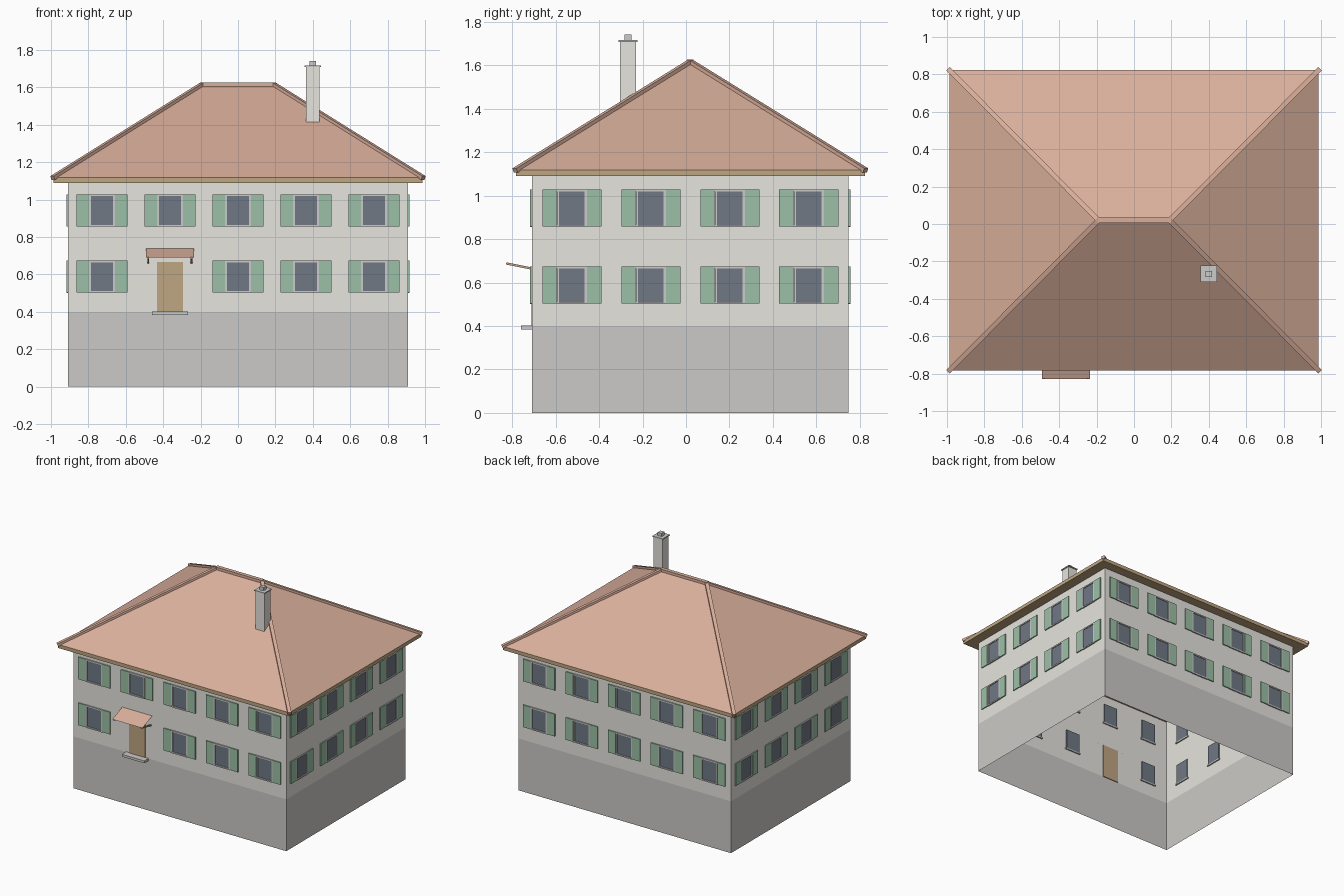
import bpy, bmesh
from math import pi
from mathutils import Matrix, Vector

if "Cube" in bpy.data.objects:
    bpy.data.objects.remove(bpy.data.objects["Cube"])

CY = 0.02                 # house centre in y
WX, WY = 0.908, 0.728     # wall half sizes
RX, RY = 0.987, 0.803     # roof half sizes


def mat(name, r, g, b):
    m = bpy.data.materials.new(name)
    m.diffuse_color = (r, g, b, 1)
    m.use_nodes = True
    m.node_tree.nodes["Principled BSDF"].inputs["Base Color"].default_value = m.diffuse_color
    return m


PLASTER = mat("plaster", 0.80, 0.78, 0.73)
STONE = mat("stone", 0.60, 0.59, 0.57)
TILE = mat("tile", 0.70, 0.43, 0.33)
WOOD = mat("wood", 0.52, 0.38, 0.22)
GREEN = mat("green", 0.33, 0.53, 0.38)
GLASS = mat("glass", 0.16, 0.19, 0.23)
TRIM = mat("trim", 0.62, 0.62, 0.62)


def finish(name, bm, material):
    me = bpy.data.meshes.new(name)
    bm.to_mesh(me)
    bm.free()
    me.materials.append(material)
    ob = bpy.data.objects.new(name, me)
    bpy.context.collection.objects.link(ob)
    return ob


def add_box(bm, x, y, z, frame=Matrix()):
    """Box from (min, max) pairs, placed by a matrix."""
    size = Matrix.Diagonal((x[1] - x[0], y[1] - y[0], z[1] - z[0], 1))
    mid = Matrix.Translation((sum(x) / 2, sum(y) / 2, sum(z) / 2))
    bmesh.ops.create_cube(bm, size=1, matrix=frame @ mid @ size)


def box(name, x, y, z, material):
    bm = bmesh.new()
    add_box(bm, x, y, z)
    return finish(name, bm, material)


def add_bar(bm, a, b, w, h, extra=0.0):
    """Rectangular bar from a to b."""
    a, b = Vector(a), Vector(b)
    d = b - a
    x = d.normalized()
    y = Vector((0, 0, 1)).cross(x).normalized()
    rot = Matrix((x, y, x.cross(y))).transposed().to_4x4()
    add_box(bm, (-extra, d.length), (-w / 2, w / 2), (-h / 2, h / 2),
            Matrix.Translation(a) @ rot)


def wall_ring(name, z0, z1, material):
    """Four thin wall faces, open at top and bottom."""
    bm = bmesh.new()
    add_box(bm, (-WX, WX), (CY - WY, CY + WY), (z0, z1))
    bm.normal_update()
    caps = [f for f in bm.faces if abs(f.normal.z) > 0.5]
    bmesh.ops.delete(bm, geom=caps, context='FACES_ONLY')
    return finish(name, bm, material)


# Walls
wall_ring("foundation", 0, 0.4, STONE)
wall_ring("upper_walls", 0.4, 1.09, PLASTER)

# Window places on all four sides; local -y points out of the wall
places = []
for z in (0.503, 0.857):
    for side in range(4):
        turn = Matrix.Translation((0, CY, 0)) @ Matrix.Rotation(side * pi / 2, 4, 'Z')
        dist, count = (WY, 5) if side % 2 == 0 else (WX, 4)
        for i in range(count):
            if side == 0 and i == 1 and z < 0.6:
                continue          # the door is here
            x = (i - (count - 1) / 2) * 0.3635
            places.append(turn @ Matrix.Translation((x, -dist, z)))

# Windows: glass, frames, sills and shutters
glass, frames, sills, shutters = (bmesh.new() for _ in range(4))
for p in places:
    add_box(glass, (-0.061, 0.061), (-0.003, 0.008), (0.008, 0.163), p)
    add_box(frames, (-0.07, 0.07), (-0.009, 0), (0.161, 0.171), p)
    add_box(sills, (-0.07, 0.07), (-0.010, 0.010), (-0.002, 0.008), p)
    for s in (-1, 1):
        add_box(frames, sorted((s * 0.059, s * 0.069)), (-0.009, 0), (0.008, 0.161), p)
        add_box(shutters, sorted((s * 0.07, s * 0.136)), (-0.009, -0.001), (0, 0.171), p)
finish("window_glass", glass, GLASS)
finish("window_frames", frames, TRIM)
finish("window_sills", sills, TRIM)
finish("shutters", shutters, GREEN)

# Door with step
FY = CY - WY
box("door", (-0.433, -0.295), (FY - 0.004, FY + 0.006), (0.4, 0.667), WOOD)
box("door_step", (-0.46, -0.268), (FY - 0.052, FY), (0.384, 0.402), STONE)

# Sloping sheet over the door, with struts
bm = bmesh.new()
bm.faces.new([bm.verts.new(v) for v in (
    (-0.492, -0.83, 0.69), (-0.236, -0.83, 0.69), (-0.236, FY, 0.738), (-0.492, FY, 0.738))])
finish("door_canopy", bm, TILE)
bm = bmesh.new()
for x in (-0.48, -0.248):
    add_bar(bm, (x, -0.828, 0.688), (x, FY, 0.664), 0.01, 0.01)
finish("canopy_struts", bm, WOOD)

# Eaves board
box("eaves", (-RX, RX), (CY - RY, CY + RY), (1.09, 1.118), WOOD)

# Hipped roof: a box whose top is squeezed to a ridge
RIDGE, EAVE, TOP = 0.19, 1.118, 1.615
bm = bmesh.new()
add_box(bm, (-RX, RX), (CY - RY, CY + RY), (EAVE, TOP))
for v in bm.verts:
    if v.co.z > 1.4:
        v.co.x *= RIDGE / RX
        v.co.y = CY
bmesh.ops.remove_doubles(bm, verts=bm.verts, dist=0.0001)
bmesh.ops.recalc_face_normals(bm, faces=bm.faces)
finish("roof", bm, TILE)

# Tile caps on the ridge and hips
bm = bmesh.new()
add_bar(bm, (-RIDGE - 0.008, CY, TOP), (RIDGE + 0.008, CY, TOP), 0.03, 0.022)
for sx in (-1, 1):
    for sy in (-1, 1):
        add_bar(bm, (sx * RX, CY + sy * RY, EAVE), (sx * RIDGE, CY, TOP), 0.026, 0.022, 0.006)
finish("roof_caps", bm, TILE)

# Chimney
HX, HY = 0.4, -0.267
for name, r, z, m in (("chimney", 0.037, (1.40, 1.708), PLASTER),
                      ("chimney_cap", 0.044, (1.708, 1.716), TRIM),
                      ("chimney_pot", 0.017, (1.716, 1.741), TRIM)):
    box(name, (HX - r, HX + r), (HY - r, HY + r), z, m)
